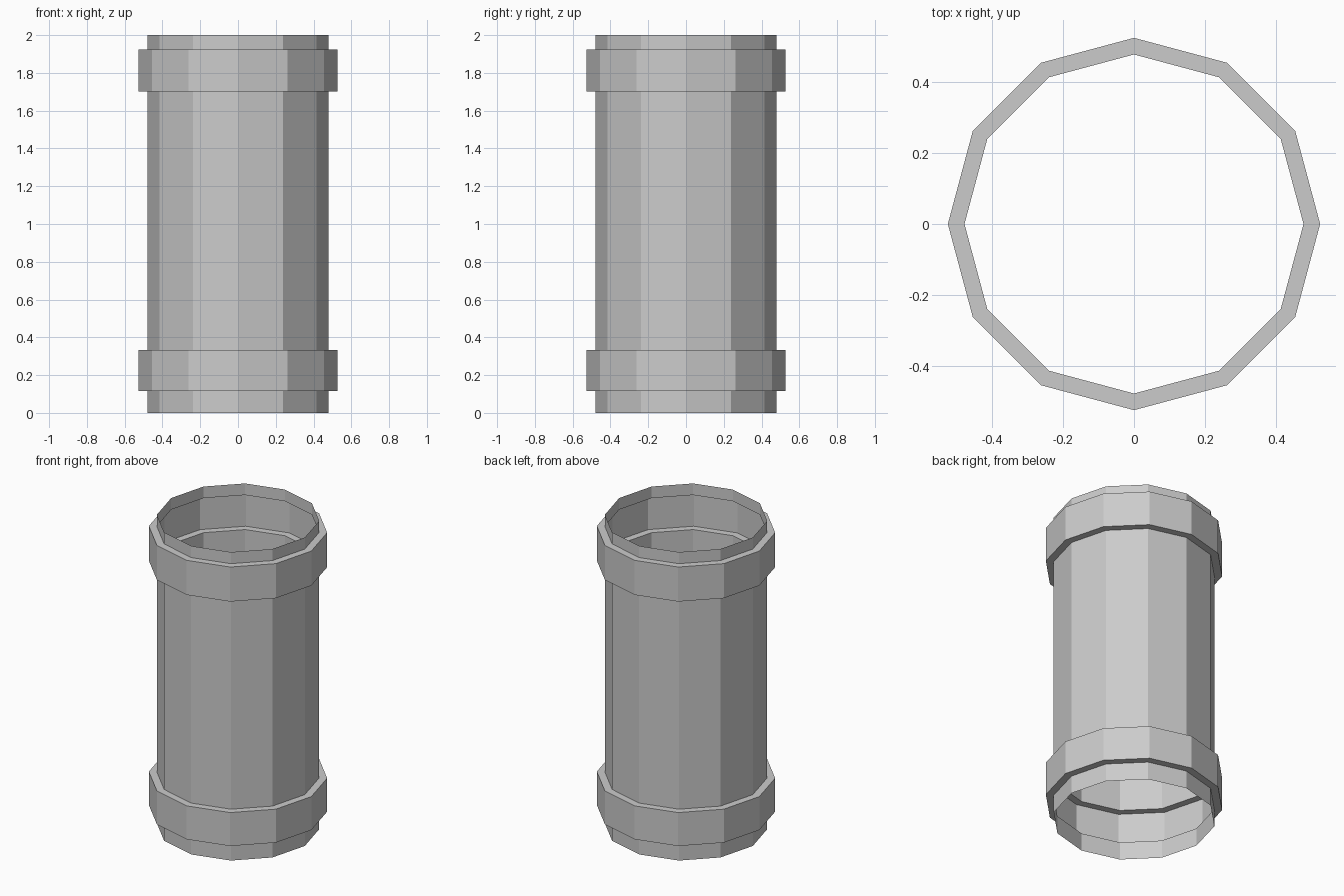
import bpy
import bmesh
from math import tau, cos, sin

if "Cube" in bpy.data.objects:
    bpy.data.objects.remove(bpy.data.objects["Cube"])

SIDES = 12
R_PIPE, R_BAND = 0.479, 0.526
HEIGHT = 2.0
BANDS = [(0.116, 0.333), (1.701, 1.925)]  # bottom and top of each raised collar

# Profile (radius, z): thin wall stepping outward at each collar
profile = [(R_PIPE, 0.0)]
for low, high in BANDS:
    profile += [(R_PIPE, low), (R_BAND, low), (R_BAND, high), (R_PIPE, high)]
profile.append((R_PIPE, HEIGHT))

# Open-ended pipe: one ring of vertices per profile point, bridged by quads
bm = bmesh.new()
rings = [[bm.verts.new((r * cos(tau * i / SIDES), r * sin(tau * i / SIDES), z))
          for i in range(SIDES)] for r, z in profile]
for lower, upper in zip(rings, rings[1:]):
    for i in range(SIDES):
        j = (i + 1) % SIDES
        bm.faces.new((lower[i], lower[j], upper[j], upper[i]))

mesh = bpy.data.meshes.new("collared_pipe")
bm.to_mesh(mesh)
bm.free()
pipe = bpy.data.objects.new("collared_pipe", mesh)
bpy.context.collection.objects.link(pipe)
